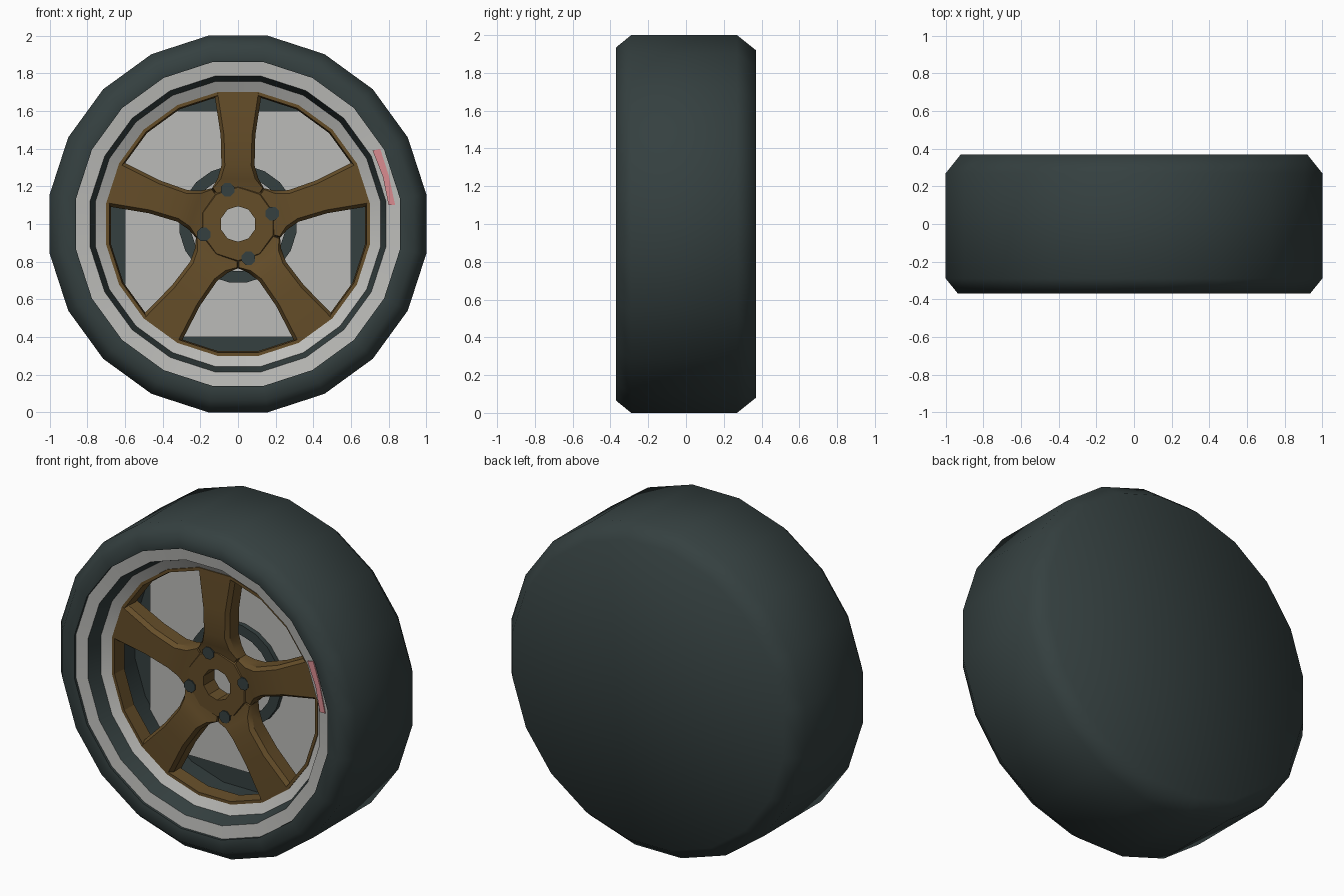
import bpy, bmesh, math
from mathutils import Vector

if "Cube" in bpy.data.objects:
    bpy.data.objects.remove(bpy.data.objects["Cube"])

def mat(name, c):
    m = bpy.data.materials.new(name)
    m.diffuse_color = (*c, 1)
    m.use_nodes = True
    m.node_tree.nodes["Principled BSDF"].inputs["Base Color"].default_value = m.diffuse_color
    return m

DARK = mat("dark slate rubber", (0.035, 0.051, 0.051))
GREY = mat("pale grey metal", (0.50, 0.50, 0.48))
GOLD = mat("bronze", (0.13, 0.075, 0.022))
PINK = mat("pink mark", (0.70, 0.26, 0.28))
CZ = 1.0  # axle height

def finish(bm, name, mats, angle=None):
    me = bpy.data.meshes.new(name)
    bm.to_mesh(me)
    bm.free()
    ob = bpy.data.objects.new(name, me)
    bpy.context.collection.objects.link(ob)
    for m in mats:
        me.materials.append(m)
    if angle:
        bpy.ops.object.select_all(action='DESELECT')
        ob.select_set(True)
        bpy.context.view_layer.objects.active = ob
        bpy.ops.object.shade_smooth_by_angle(angle=math.radians(angle))
    return ob

def lathe(name, profile, mats, n=20, centre=(0, CZ), mat_ids=None, angle=None, closed=False, phase=None):
    """Spin (apothem, y) points round a y-parallel axis; run back to front on outsides."""
    bm = bmesh.new()
    k = 1 / math.cos(math.pi / n)
    phase = math.pi / n if phase is None else phase
    rings = []
    for r, y in profile:
        if r == 0:
            rings.append([bm.verts.new((centre[0], y, centre[1]))])
        else:
            rings.append([bm.verts.new((centre[0] + r * k * math.cos(phase + 2 * math.pi * i / n), y,
                                        centre[1] + r * k * math.sin(phase + 2 * math.pi * i / n)))
                          for i in range(n)])
    pairs = list(zip(rings, rings[1:]))
    if closed:
        pairs.append((rings[-1], rings[0]))
    for j, (a, b) in enumerate(pairs):
        for i in range(n):
            i2 = (i + 1) % n
            vs = [a[i % len(a)], a[i2 % len(a)], b[i2 % len(b)], b[i % len(b)]]
            f = bm.faces.new(list(dict.fromkeys(vs)))
            f.material_index = mat_ids[j] if mat_ids else 0
    return finish(bm, name, mats, angle)

# Tyre: closed back, chamfered tread, front sidewall
lathe("tyre", [(0, .37), (.92, .37), (1.0, .27), (1.0, -.29), (.935, -.37), (.86, -.36), (.86, -.33)],
      [DARK], angle=60)

# Rim: pale lip, dark step, pale inner ring, dark barrel and backing
lathe("rim", [(.862, -.345), (.785, -.335), (.757, -.25), (.70, -.22), (.715, .02), (0, .02)],
      [GREY, DARK], mat_ids=[0, 1, 0, 1, 1], angle=30)

# Square pale plate behind the spokes, with a dark ring on it
bm = bmesh.new()
bmesh.ops.create_cube(bm, size=1)
for v in bm.verts:
    v.co = Vector((v.co.x * 1.2, v.co.y * .01 + .005, v.co.z * 1.2 + CZ))
finish(bm, "back_plate", [GREY])
lathe("plate_ring", [(.25, 0), (.31, 0), (.31, -.03), (.25, -.03)], [DARK], n=20, closed=True, angle=30)

# Bronze outer ring and hub with bore
lathe("spoke_ring", [(.675, -.14), (.70, -.14), (.70, -.226), (.682, -.226)],
      [GOLD], closed=True)
lathe("hub", [(.09, -.10), (.20, -.10), (.20, -.185), (.185, -.205), (.09, -.205)],
      [GOLD], n=10, closed=True)

# Five spokes: rows of (radius, half width, front y)
ROWS = [(.13, .094, -.195), (.19, .135, -.20), (.24, .095, -.215),
        (.31, .074, -.23), (.47, .078, -.232), (.695, .112, -.226)]
bm = bmesh.new()
for s in range(5):
    t = math.radians(90 + 72 * s)
    u, w = Vector((math.cos(t), 0, math.sin(t))), Vector((-math.sin(t), 0, math.cos(t)))
    secs = []
    for r, h, y in ROWS:
        e = .014 if r > .2 else .003
        sec = [(-h - e, -.12), (-h - e, y + .025), (-h + .004, y), (h - .004, y), (h + e, y + .025), (h + e, -.12)]
        secs.append([bm.verts.new(u * r + w * a + Vector((0, b, CZ))) for a, b in sec])
    for a, b in zip(secs, secs[1:]):
        for i in range(6):
            bm.faces.new((a[i], a[(i + 1) % 6], b[(i + 1) % 6], b[i]))
    bm.faces.new(secs[0])
    bm.faces.new(secs[-1])
bmesh.ops.recalc_face_normals(bm, faces=bm.faces)
finish(bm, "spokes", [GOLD], angle=25)

# Four wheel bolts round the hub
for i in range(4):
    t = math.radians(17 + 90 * i)
    lathe("wheel_bolt", [(.036, -.15), (.036, -.212), (0, -.212)], [DARK], n=8,
          centre=(.19 * math.cos(t), CZ + .19 * math.sin(t)))

# Pink mark on the lip
bm = bmesh.new()
quad = [(.715, 1.39), (.755, 1.40), (.80, 1.26), (.835, 1.10), (.80, 1.10), (.77, 1.25)]
front = [bm.verts.new((x, -.347, z)) for x, z in quad]
back = [bm.verts.new((x, -.339, z)) for x, z in quad]
bm.faces.new(front)
bm.faces.new(back[::-1])
for i in range(6):
    j = (i + 1) % 6
    bm.faces.new((front[i], front[j], back[j], back[i]))
bmesh.ops.recalc_face_normals(bm, faces=bm.faces)
finish(bm, "lip_mark", [PINK])
